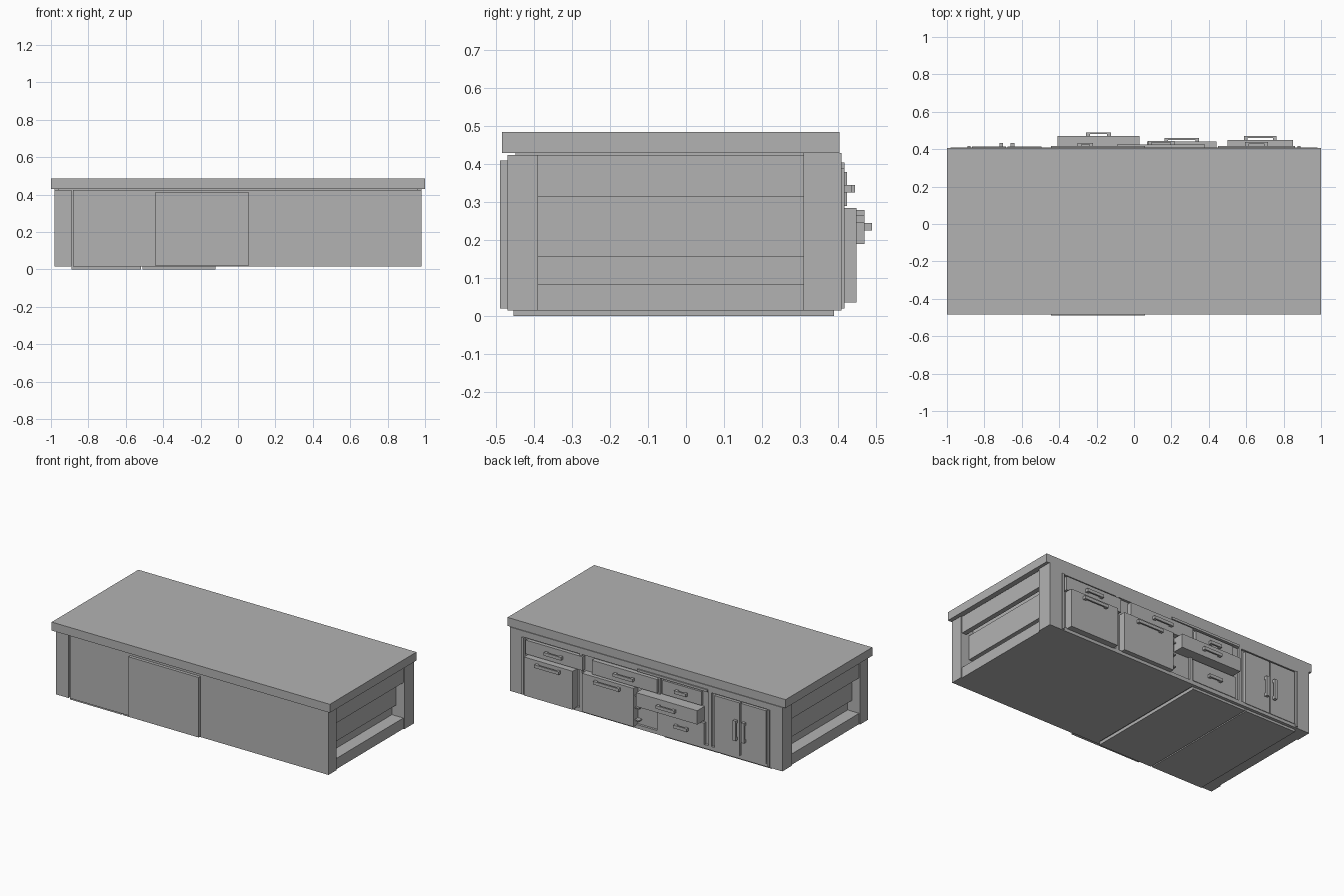
import bpy

cube = bpy.data.objects.get("Cube")
if cube:
    bpy.data.objects.remove(cube, do_unlink=True)

GREY = 0.45
colour = (GREY, GREY, GREY, 1)
grey_paint = bpy.data.materials.new("plain grey")
grey_paint.use_nodes = True
grey_paint.diffuse_color = colour
grey_paint.node_tree.nodes["Principled BSDF"].inputs["Base Color"].default_value = colour

# Main levels and planes that the parts share
worktop_top = 0.485
worktop_bottom = 0.43
base = 0.015
frame_top = worktop_bottom - 0.005
front = -0.47
back = 0.41
post_outer = 0.98
post_inner = 0.89
post_depth = 0.08
lip = 0.02
gap = 0.008


def box(name, x, y, z):
    """Add a box spanning the given (low, high) ranges."""
    bpy.ops.mesh.primitive_cube_add(size=1)
    part = bpy.context.object
    part.name = name
    part.location = [(low + high) / 2 for low, high in (x, y, z)]
    part.scale = [high - low for low, high in (x, y, z)]
    bpy.ops.object.transform_apply(location=True, rotation=False, scale=True)
    part.data.materials.append(grey_paint)


def around(centre, width):
    return (centre - width / 2, centre + width / 2)


def handle(name, x_centre, z_centre, length, face, upright=False):
    """Add a bar handle held off the face by two feet."""
    thick = lip
    bar_y = (face + thick / 2, face + thick)
    foot_y = (face, face + thick / 2)
    if upright:
        box(name + "_bar", around(x_centre, thick), bar_y, around(z_centre, length))
    else:
        box(name + "_bar", around(x_centre, length), bar_y, around(z_centre, thick))
    for end, side in (("first", -1), ("second", 1)):
        shift = side * (length - thick) / 2
        foot_x = x_centre if upright else x_centre + shift
        foot_z = z_centre + shift if upright else z_centre
        box(f"{name}_{end}_foot", around(foot_x, thick), foot_y, around(foot_z, thick))


# Worktop and carcass
box("worktop", (-1, 1), (front - base, back - 0.005), (worktop_bottom, worktop_top))
box("worktop_batten", (-post_outer + lip, post_outer - lip),
    (front + lip, back - lip), (frame_top, worktop_bottom))
box("cabinet_body", (-post_inner, post_inner),
    (front + lip, back - base), (lip, frame_top))

# End frames, mirrored left and right
post_front_inner = front + post_depth
post_back_inner = back - 0.1
rail_y = (post_front_inner, post_back_inner)
rail_outer = post_outer - gap
rail_inner = post_inner + 0.05
for side_name, side in (("left", 1), ("right", -1)):
    def mirrored(inner, outer):
        return sorted((inner * side, outer * side))

    post_x = mirrored(post_inner, post_outer)
    box(side_name + "_front_post", post_x, (front, post_front_inner), (base, frame_top))
    box(side_name + "_back_post", post_x, (post_back_inner, back), (base, worktop_bottom))
    box(side_name + "_top_rail", mirrored(rail_inner, rail_outer), rail_y, (0.315, frame_top))
    box(side_name + "_middle_panel", mirrored(post_inner, rail_inner - lip), rail_y, (0.155, 0.315))
    box(side_name + "_bottom_rail", mirrored(post_inner, rail_outer), rail_y, (base, 0.085))

# Front panels, with the middle one sliding ahead of the others
slide_left = 0.06
slide_right = -0.445
panel_back = front + lip
box("front_fixed_panel", (gap - post_inner, slide_left),
    (front + gap / 4, panel_back), (base, frame_top))
box("front_wide_panel", (slide_left, post_outer), (front, panel_back), (base, frame_top))
box("front_sliding_panel", (slide_right, slide_left),
    (front - lip, front), (lip, frame_top - base))

# Floor panels, the two right ones hanging lower
floor_y = (front + base, back - lip)
first_seam = -0.51
second_seam = -0.12
box("floor_right_panel", (-post_inner, first_seam - gap), floor_y, (0, lip))
box("floor_middle_panel", (first_seam, second_seam), floor_y, (0, lip))
box("floor_left_panel", (second_seam + gap, post_inner), floor_y, (base, lip))

# Back face frame
frame_y = (back - lip, back)
rail_bottom = worktop_bottom - 2 * lip
box("back_top_rail", (-post_inner, post_inner), frame_y, (rail_bottom, worktop_bottom))
box("back_bottom_rail", (-post_inner, post_inner), frame_y, (base, 2 * lip))
box("back_trim_strip", (slide_right, slide_left),
    (back, back + gap), (rail_bottom, rail_bottom + base))
for place, x in (("right", -0.46), ("middle", -0.09), ("left", 0.47)):
    box(f"back_{place}_divider", around(x, lip), frame_y, (lip, rail_bottom))
for side_name, side in (("left", 1), ("right", -1)):
    box(f"back_{side_name}_edge_strip", around(side * (post_inner - gap), base),
        (back - lip, back + gap), (lip, rail_bottom))

# Drawers, each with a centred handle
drawer_levels = {"upper": (0.29, 0.38), "open": (0.19, 0.28), "lower": (0.04, 0.18)}
drawers = (
    ("left_drawer", "upper", (0.45, 0.86), gap),
    ("middle_drawer", "upper", (-0.09, 0.38), base),
    ("right_drawer", "upper", (-0.4, -0.12), gap / 2),
    ("open_drawer", "open", (-0.41, 0.03), 0.06),
    ("bottom_drawer", "lower", (-0.42, -0.1), gap / 2),
)
for name, level, x, reach in drawers:
    z = drawer_levels[level]
    face = back + reach
    box(name, x, (back - lip, face), z)
    handle(name + "_handle", sum(x) / 2, sum(z) / 2, (x[1] - x[0]) * 0.3, face)

# Pull-out doors with a long handle near the top
door_z = (0.035, 0.285)
for name, x, reach in (("left_door", (0.5, 0.85), 2 * lip),
                       ("middle_door", (0.07, 0.44), 1.5 * lip)):
    face = back + reach
    box(name, x, (back - lip, face), door_z)
    handle(name + "_handle", sum(x) / 2, door_z[1] - 1.5 * lip, (x[1] - x[0]) / 2, face)

# Pair of tall doors with upright handles beside their meeting edge
meeting = -0.68
leaf_width = 0.19
for name, side in (("inner", 1), ("outer", -1)):
    leaf_x = around(meeting + side * leaf_width / 2, leaf_width - gap)
    face = back + gap / 2
    box(f"{name}_tall_door", leaf_x, (back - lip, face), (door_z[0], 0.38))
    handle(f"{name}_tall_door_handle", meeting + side * 1.5 * lip, 0.2, 0.13, face, upright=True)

# Pull-out runners beside the middle door
for name, height in (("low", 0.07), ("mid", 0.15), ("high", 0.23)):
    box(f"{name}_runner", (0.04, 0.07), (back - lip, back + base), (height, height + gap))
